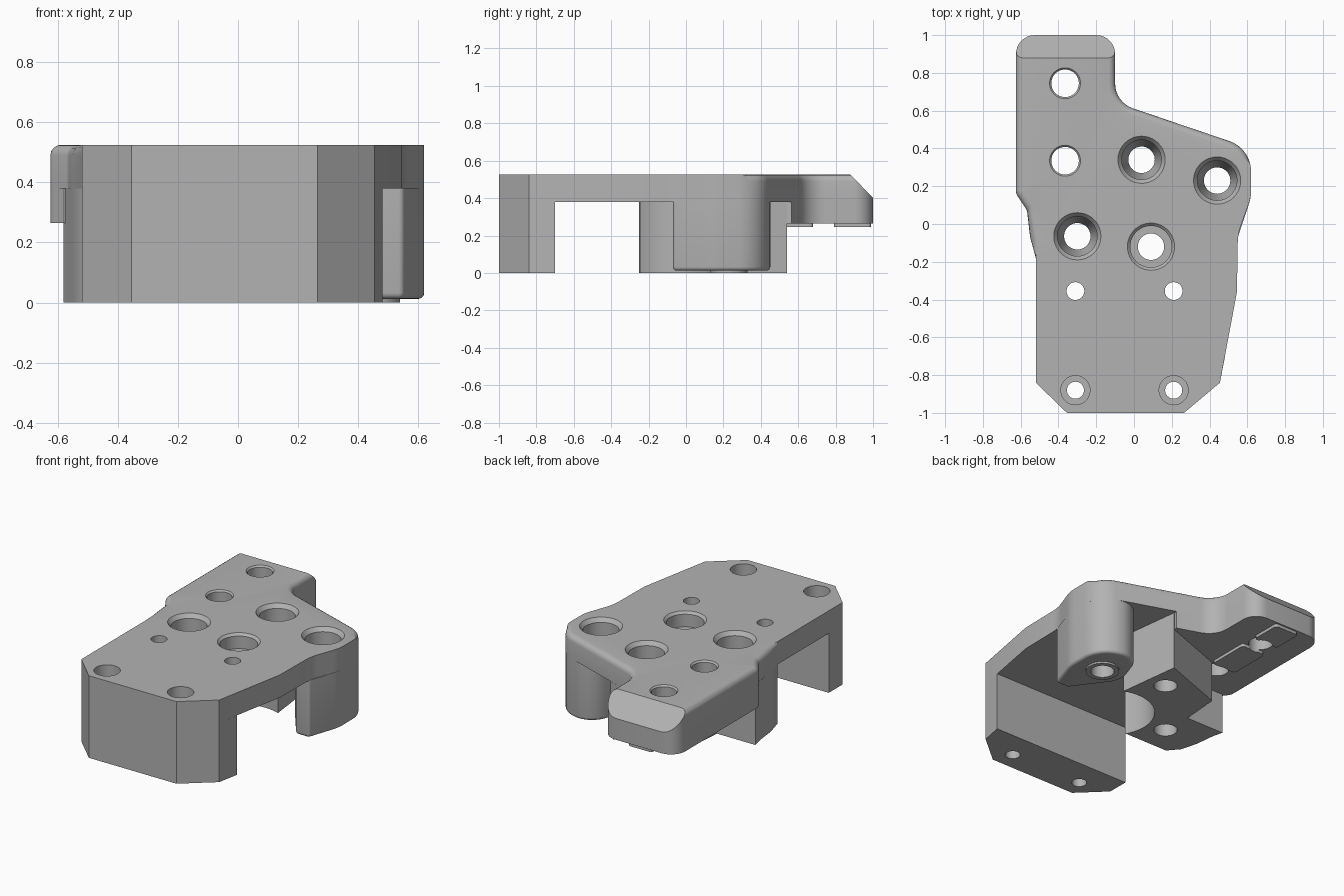
import bpy, bmesh, math
from mathutils import Vector

cube = bpy.data.objects.get("Cube")
if cube:
    bpy.data.objects.remove(cube, do_unlink=True)

TOP, PLATE_Z, ARM_Z = 0.525, 0.38, 0.265

metal = bpy.data.materials.new("plain_grey")
metal.use_nodes = True
metal.diffuse_color = (0.45, 0.45, 0.45, 1)
metal.node_tree.nodes["Principled BSDF"].inputs["Base Color"].default_value = metal.diffuse_color


def rounded(points, steps=8):
    """Outline from (x, y[, radius]) corners, each radius turned into an arc."""
    out = []
    for i, p in enumerate(points):
        corner = Vector(p[:2])
        if len(p) < 3:
            out.append(corner)
            continue
        a = (Vector(points[i - 1][:2]) - corner).normalized()
        b = (Vector(points[(i + 1) % len(points)][:2]) - corner).normalized()
        half = a.angle(b) / 2
        centre = corner + (a + b).normalized() * p[2] / math.sin(half)
        start = corner + a * p[2] / math.tan(half) - centre
        end = corner + b * p[2] / math.tan(half) - centre
        sweep = start.angle_signed(end)
        for k in range(steps + 1):
            t = -sweep * k / steps
            out.append(centre + Vector((start.x * math.cos(t) - start.y * math.sin(t),
                                        start.x * math.sin(t) + start.y * math.cos(t))))
    return out


def add_object(name, bm):
    bmesh.ops.recalc_face_normals(bm, faces=bm.faces)
    mesh = bpy.data.meshes.new(name)
    bm.to_mesh(mesh)
    bm.free()
    mesh.materials.append(metal)
    ob = bpy.data.objects.new(name, mesh)
    bpy.context.collection.objects.link(ob)
    return ob


def prism(name, outline, z0, z1, bevel=0, rule=None):
    """Extruded outline; edges whose two ends pass the rule are rounded."""
    bm = bmesh.new()
    face = bm.faces.new([bm.verts.new((p[0], p[1], z0)) for p in outline])
    new = bmesh.ops.extrude_face_region(bm, geom=[face])["geom"]
    bmesh.ops.translate(bm, vec=(0, 0, z1 - z0),
                        verts=[v for v in new if isinstance(v, bmesh.types.BMVert)])
    bmesh.ops.recalc_face_normals(bm, faces=bm.faces)
    if bevel:
        edges = [e for e in bm.edges if all(rule(v.co) for v in e.verts)]
        bmesh.ops.bevel(bm, geom=edges, offset=bevel, segments=4, profile=0.5,
                        affect='EDGES', clamp_overlap=False)
    return add_object(name, bm)


def pin(bm, x, y, profile, sides=40):
    """Solid of revolution on a vertical axis, from (radius, z) pairs."""
    rings = [[bm.verts.new((x + r * math.cos(math.tau * k / sides),
                            y + r * math.sin(math.tau * k / sides), z))
              for k in range(sides)] for r, z in profile]
    for lo, hi in zip(rings, rings[1:]):
        for k in range(sides):
            n = (k + 1) % sides
            bm.faces.new((lo[k], lo[n], hi[n], hi[k]))
    bm.faces.new(rings[0])
    bm.faces.new(rings[-1])


# Main plate with rounded rear shoulders
plate = prism("top_plate", rounded([
    (-0.52, -0.84), (-0.355, -1), (0.265, -1), (0.455, -0.84), (0.545, -0.36),
    (0.55, -0.05, 0.3), (0.62, 0.14, 0.25), (0.62, 0.4, 0.17), (-0.1, 0.644, 0.14),
    (-0.1, 1, 0.1), (-0.625, 1, 0.1), (-0.625, 0.16, 0.06), (-0.565, 0.07, 0.06),
    (-0.55, -0.07), (-0.52, -0.18)]), PLATE_Z, TOP, 0.035,
    lambda c: c.z > TOP - 0.01 and ((c.x < -0.51 and c.y > -0.19) or c.y > 0.32))

# Front foot wall
wall = prism("front_wall", [(-0.52, -0.84), (-0.355, -1), (0.265, -1), (0.455, -0.84),
                            (0.482, -0.7), (-0.52, -0.7)], 0, PLATE_Z)

# Rear arm thickening
arm = prism("rear_arm", rounded([
    (-0.1, 0.2), (0.13, 0.5), (0.14, 0.563), (-0.1, 0.644, 0.14), (-0.1, 1, 0.1),
    (-0.625, 1, 0.1), (-0.625, 0.16, 0.06), (-0.58, 0.1), (-0.31, 0.1)]), ARM_Z, PLATE_Z)

# Middle support block with a round relief
relief = [(0.09 + 0.27 * math.cos(a), -0.12 + 0.27 * math.sin(a))
          for a in (math.radians(68 + 9.25 * k) for k in range(16))]
block = prism("middle_block", [(0.14, 0.54), (-0.29, 0.383), (-0.31, 0.13), (-0.582, 0.13),
                               (-0.565, 0.06), (-0.55, -0.07), (-0.52, -0.18),
                               (-0.46, -0.25), (-0.14, -0.25)] + relief[::-1], 0, PLATE_Z)

# Side boss with softened lower rim, and its contact ring
boss = prism("side_boss", rounded([
    (0.55, -0.07, 0.02), (0.62, 0.14, 0.25), (0.62, 0.4, 0.17), (0.36, 0.488, 0.14),
    (0.26, 0.2, 0.15), (0.46, -0.07, 0.02)]), 0.012, PLATE_Z, 0.02, lambda c: c.z < 0.02)
bm = bmesh.new()
pin(bm, 0.44, 0.23, [(0.1, 0), (0.1, 0.02)])
ring = add_object("boss_contact_ring", bm)

# Thin pads under the arm
pads = [prism(name, rounded([(-0.45, y0, 0.02), (-0.28, y0, 0.02), (-0.28, y1, 0.02),
                             (-0.45, y1, 0.02)]), 0.245, ARM_Z)
        for name, y0, y1 in (("inner_pad", 0.4, 0.68), ("outer_pad", 0.79, 0.99))]

# Hole cutters
bm = bmesh.new()
for x, y in ((0.04, 0.34), (0.44, 0.23), (-0.3, -0.065)):
    pin(bm, x, y, [(0.07, -0.1), (0.07, 0.15), (0.105, 0.22), (0.105, 0.5), (0.125, TOP), (0.125, 0.6)])
pin(bm, 0.09, -0.12, [(0.07, -0.1), (0.07, 0.43), (0.11, 0.43), (0.11, 0.51), (0.125, TOP), (0.125, 0.6)])
for y in (0.745, 0.335):
    pin(bm, -0.365, y, [(0.073, -0.1), (0.073, 0.515), (0.082, TOP), (0.082, 0.6)])
for x in (-0.31, 0.21):
    pin(bm, x, -0.355, [(0.047, -0.1), (0.047, 0.6)])
    pin(bm, x, -0.88, [(0.045, -0.1), (0.045, 0.4), (0.077, 0.4), (0.077, 0.6)])
holes = add_object("hole_cutter", bm)

# Sloped end cutter
bm = bmesh.new()
section = [(0.865, 0.54), (1.05, 0.35), (1.2, 0.7), (0.865, 0.7)]
ends = [[bm.verts.new((x, y, z)) for y, z in section] for x in (-1, 0.3)]
for end in ends:
    bm.faces.new(end)
for k in range(4):
    n = (k + 1) % 4
    bm.faces.new((ends[0][k], ends[0][n], ends[1][n], ends[1][k]))
slope = add_object("slope_cutter", bm)

# Cut every part, then shade
for ob in [plate, wall, arm, block, boss, ring] + pads:
    bpy.ops.object.select_all(action='DESELECT')
    ob.select_set(True)
    bpy.context.view_layer.objects.active = ob
    for cutter in ([holes, slope] if ob == plate else [holes]):
        mod = ob.modifiers.new("cut", 'BOOLEAN')
        mod.operation, mod.solver, mod.object = 'DIFFERENCE', 'EXACT', cutter
        bpy.ops.object.modifier_apply(modifier=mod.name)
    bpy.ops.object.shade_smooth_by_angle(angle=math.radians(30))
for cutter in (holes, slope):
    cutter.hide_render = True
    cutter.hide_set(True)
